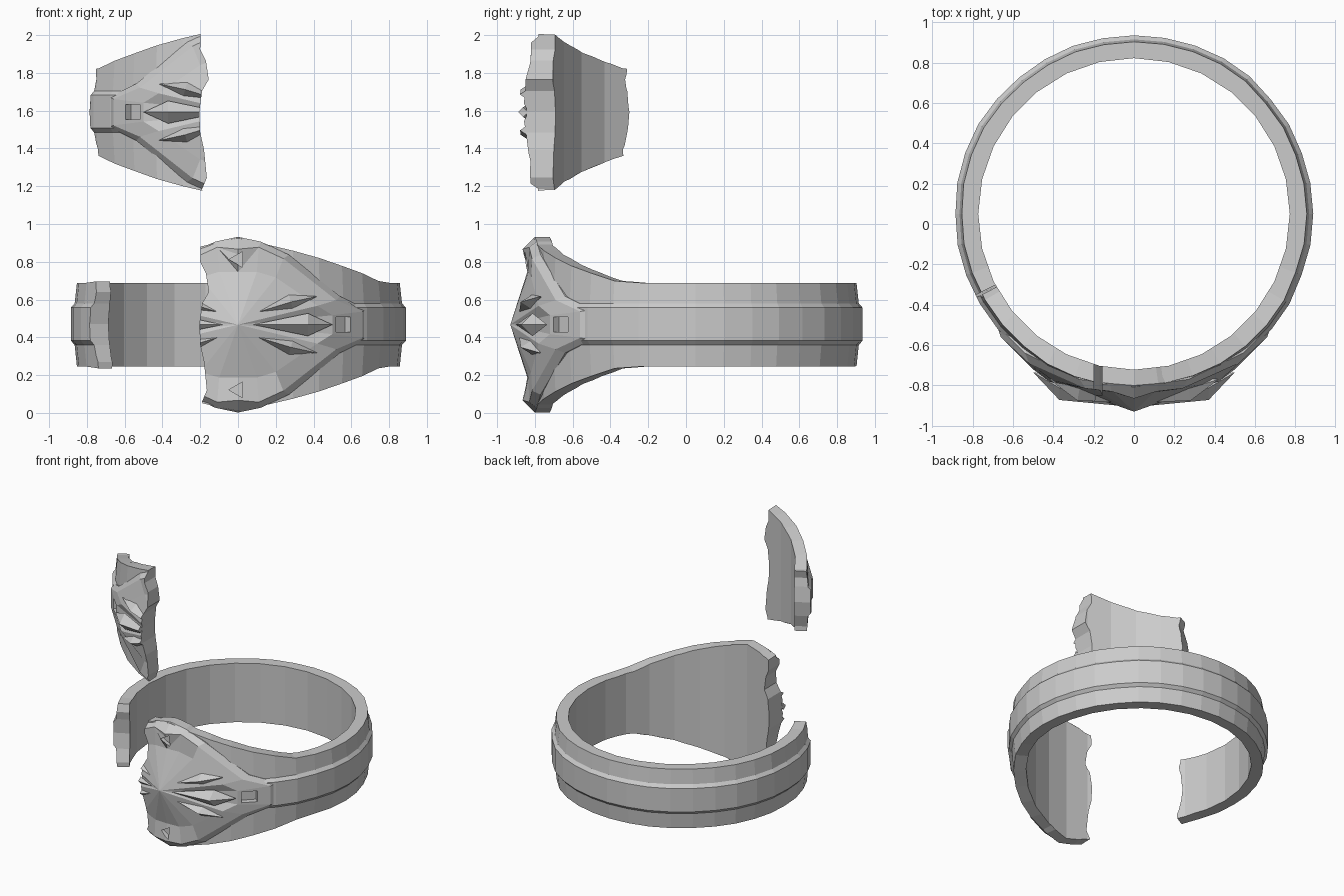
import bpy, bmesh, math, random
from mathutils import Vector, Matrix

if "Cube" in bpy.data.objects:
    bpy.data.objects.remove(bpy.data.objects["Cube"])

random.seed(4)
CY, CZ = 0.05, 0.467      # ring axis and mid height
LIFT = 1.125              # how far the broken shard floats up


def make(name, verts, faces):
    bm = bmesh.new()
    vs = [bm.verts.new(v) for v in verts]
    for f in faces:
        bm.faces.new([vs[i] for i in f])
    bmesh.ops.recalc_face_normals(bm, faces=bm.faces)
    me = bpy.data.meshes.new(name)
    bm.to_mesh(me)
    bm.free()
    ob = bpy.data.objects.new(name, me)
    bpy.context.collection.objects.link(ob)
    return ob


def loft(n_loops, n):
    """Quads between consecutive loops of n points."""
    return [(a * n + i, a * n + (i + 1) % n, (a + 1) * n + (i + 1) % n, (a + 1) * n + i)
            for a in range(n_loops - 1) for i in range(n)]


def boolean(ob, other, op, keep=False):
    m = ob.modifiers.new("cut", 'BOOLEAN')
    m.operation, m.solver, m.object = op, 'EXACT', other
    bpy.context.view_layer.update()
    dg = bpy.context.evaluated_depsgraph_get()
    me = bpy.data.meshes.new_from_object(ob.evaluated_get(dg))
    ob.modifiers.clear()
    ob.data = me
    if not keep:
        bpy.data.objects.remove(other)


def polar(deg, r, z):
    """Angle measured from the front of the ring, positive to the right."""
    a = math.radians(deg)
    return (r * math.sin(a), CY - r * math.cos(a), z)


def half_height(deg):
    keys = [(0, .46), (13, .415), (25, .375), (45, .29), (55, .255), (62, .222), (180, .22)]
    d = abs(deg)
    for (a, h), (b, k) in zip(keys, keys[1:]):
        if d <= b:
            return h + (k - h) * (d - a) / (b - a)


# Band: raised middle stripe, edges flaring towards the front
SEG = 36
verts = []
for i in range(SEG):
    d = -180 + 360 * i / SEG
    h = half_height(d)
    j = random.uniform(-.004, .004)
    prof = [(.70, -h), (.855, -h), (.867, -.107), (.887, -.085),
            (.887, .09), (.867, .113), (.855, h), (.70, h)]
    verts += [polar(d, r + (j if r > .8 else 0), CZ + z) for r, z in prof]
faces = loft(SEG, 8) + [((SEG - 1) * 8 + i, (SEG - 1) * 8 + (i + 1) % 8, (i + 1) % 8, i)
                        for i in range(8)]
ring = make("broken_ring", verts, faces)


# Front bezel: quarter outlines (x, height, y) mirrored both ways
def full_loop(q):
    right = q + [(x, -z, y) for x, z, y in reversed(q)]
    left = [(-x, z, y) for x, z, y in reversed(right) if x > 0]
    return [(x, y, CZ + z) for x, z, y in right + left]


inner = [(0, .28, -.84), (.1, .28, -.835), (.2, .25, -.82), (.42, .1, -.78), (.5, .05, -.72)]
lip = [(0, .4, -.865), (.11, .41, -.83), (.24, .35, -.815), (.52, .13, -.69), (.66, .07, -.56)]
rim = [(0, .465, -.8), (.12, .44, -.79), (.27, .37, -.77), (.54, .15, -.64), (.68, .08, -.5)]
back = []
for x, z, y in rim:
    v = Vector((x, y - CY)).normalized() * .71
    back.append((v.x, z, v.y + CY))
loops = [full_loop(q) for q in (inner, lip, rim, back)]
n = len(loops[0])
verts = sum(loops, []) + [(0, -.93, CZ), (0, -.3, CZ)]
faces = loft(4, n)
faces += [(i, (i + 1) % n, 4 * n) for i in range(n)]
faces += [(3 * n + i, 3 * n + (i + 1) % n, 4 * n + 1) for i in range(n)]
boolean(ring, make("bezel", verts, faces), 'UNION')


# Raised leaves radiating from the bezel centre
def leaf(a, m, b, w):
    a, m, b = (Vector((x, y, CZ + z)) for x, z, y in (a, m, b))
    d = b - a
    side = Vector((-d.z, 0, d.x)).normalized() * w
    low = Vector((0, .06, 0))
    pts = [a, b, m, m + side + low, m + low * 2, m - side + low]
    f = [(e, 2 + i, 2 + (i + 1) % 4) for e in (0, 1) for i in range(4)]
    return make("leaf", pts, f)


for s in (-1, 1):
    boolean(ring, leaf((s * .08, 0, -.9), (s * .37, 0, -.872), (s * .5, 0, -.735), .06), 'UNION')
    for t in (-1, 1):
        boolean(ring, leaf((s * .05, t * .05, -.885), (s * .28, t * .12, -.875),
                           (s * .42, t * .15, -.77), .04), 'UNION')


# Small pits: square at the sides, triangular at top and bottom
def pit(kind, loc, rot, size):
    bm = bmesh.new()
    if kind == 'square':
        bmesh.ops.create_cube(bm, size=1)
    else:
        bmesh.ops.create_cone(bm, cap_ends=True, segments=3, radius1=.6, radius2=.6, depth=1,
                              matrix=Matrix.Rotation(math.pi / 2, 4, 'X')
                              @ Matrix.Rotation(math.pi / 2, 4, 'Z'))
    bm.transform(Matrix.Translation(loc) @ Matrix.Rotation(rot, 4, 'Z')
                 @ Matrix.Diagonal((*size, 1)))
    me = bpy.data.meshes.new("pit")
    bm.to_mesh(me)
    bm.free()
    ob = bpy.data.objects.new("pit", me)
    bpy.context.collection.objects.link(ob)
    boolean(ring, ob, 'DIFFERENCE')


for s in (-1, 1):
    pit('square', (s * .56, -.665, CZ), s * math.radians(45), (.11, .09, .08))
    pit('triangle', (0, -.85, CZ + s * .345), 0, (.08, .06, .08))

# Finger hole
HN = 28
hole = [polar(360 * i / HN, .772, z) for z in (-1, 2) for i in range(HN)]
boolean(ring, make("finger_hole", hole, loft(2, HN) + [tuple(range(HN)),
                                                       tuple(range(HN, 2 * HN))]), 'DIFFERENCE')

# Jagged wedge that breaks the shard out: (height, right edge x, left edge angle)
breaks = [(-.1, -.16, -61), (.06, -.19, -61), (.12, -.165, -61), (.27, -.18, -60),
          (.36, -.2, -62), (.47, -.205, -63), (.58, -.19, -62), (.64, -.155, -61),
          (.74, -.17, -62.5), (.8, -.2, -63), (1.1, -.195, -62)]
verts = []
for z, x, d in breaks:
    verts += [(x, -1.1, z), (x, -.5, z), polar(d, .6, z), polar(d, 1.3, z)]
k = len(verts)
wedge = make("wedge", verts, loft(len(breaks), 4) + [(0, 1, 2, 3), (k - 4, k - 3, k - 2, k - 1)])

shard = ring.copy()
shard.data = ring.data.copy()
shard.name = "floating_shard"
bpy.context.collection.objects.link(shard)
boolean(shard, wedge, 'INTERSECT', keep=True)
boolean(ring, wedge, 'DIFFERENCE')
shard.location.z = LIFT
